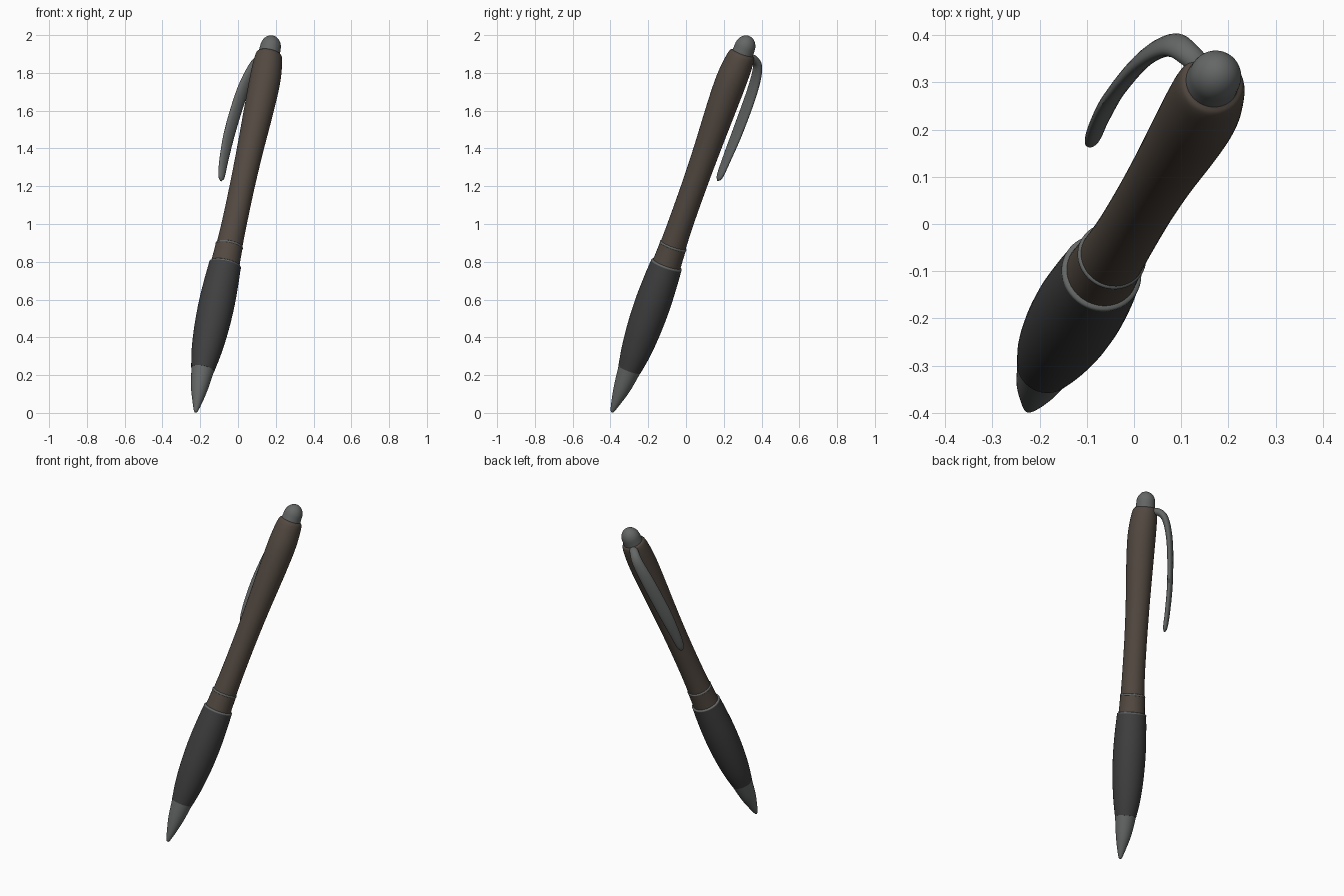
import bpy, bmesh, math
from mathutils import Vector

if "Cube" in bpy.data.objects:
    bpy.data.objects.remove(bpy.data.objects["Cube"])

# Pen axis and the clip-side direction perpendicular to it
TIP = Vector((-0.225, -0.392, 0.003))
TOP = Vector((0.184, 0.333, 1.995))
AXIS = (TOP - TIP).normalized()
LENGTH = (TOP - TIP).length
SIDE = Vector((-0.66, 0.75, 0))
SIDE = (SIDE - AXIS * SIDE.dot(AXIS)).normalized()
ACROSS = AXIS.cross(SIDE)


def material(name, rgb):
    m = bpy.data.materials.new(name)
    m.diffuse_color = (*rgb, 1)
    m.use_nodes = True
    m.node_tree.nodes["Principled BSDF"].inputs["Base Color"].default_value = m.diffuse_color
    return m


BRONZE = material("bronze", (0.085, 0.066, 0.052))
RUBBER = material("rubber", (0.05, 0.05, 0.051))
METAL = material("metal", (0.13, 0.135, 0.135))


def smooth_rows(rows, steps):
    """Catmull-Rom interpolation through rows of numbers."""
    pts = [Vector(r) for r in rows]
    pts = [pts[0] * 2 - pts[1]] + pts + [pts[-1] * 2 - pts[-2]]
    out = []
    for a, b, c, d in zip(pts, pts[1:], pts[2:], pts[3:]):
        for i in range(steps):
            t = i / steps
            out.append(0.5 * (2 * b + (c - a) * t + (2 * a - 5 * b + 4 * c - d) * t ** 2
                              + (3 * b - a - 3 * c + d) * t ** 3))
    return out + [pts[-2]]


def loft(name, sections, mat):
    """Skin a closed surface over rings of points."""
    bm = bmesh.new()
    rings = [[bm.verts.new(p) for p in s] for s in sections]
    n = len(rings[0])
    for r, s in zip(rings, rings[1:]):
        for i in range(n):
            j = (i + 1) % n
            bm.faces.new((r[i], r[j], s[j], s[i]))
    bm.faces.new(rings[0][::-1])
    bm.faces.new(rings[-1])
    bmesh.ops.recalc_face_normals(bm, faces=bm.faces)
    mesh = bpy.data.meshes.new(name)
    bm.to_mesh(mesh)
    bm.free()
    ob = bpy.data.objects.new(name, mesh)
    bpy.context.collection.objects.link(ob)
    mesh.materials.append(mat)
    bpy.ops.object.select_all(action='DESELECT')
    ob.select_set(True)
    bpy.context.view_layer.objects.active = ob
    bpy.ops.object.shade_smooth_by_angle(angle=math.radians(40))
    return ob


def ellipse(center, u, v, a, b, n):
    return [center + u * a * math.cos(2 * math.pi * i / n)
            + v * b * math.sin(2 * math.pi * i / n) for i in range(n)]


def turned(name, profile, mat, steps=6):
    """Round part from (distance, radius, sideways shift) rows."""
    rows = smooth_rows(profile, steps)
    loft(name, [ellipse(TIP + AXIS * t + SIDE * o, SIDE, ACROSS, r, r, 48)
                for t, r, o in rows], mat)


# Writing end
turned("nose_cone", [(0, 0.005, 0), (0.012, 0.012, 0), (0.06, 0.026, 0.003),
                     (0.14, 0.045, 0.009), (0.25, 0.061, 0.013)], METAL)
turned("grip", [(0.248, 0.062, 0.013), (0.35, 0.079, 0.013), (0.48, 0.091, 0.011),
                (0.62, 0.095, 0.009), (0.75, 0.091, 0.007), (0.845, 0.085, 0.006)], RUBBER)

# Collar and its two trim rings
turned("collar", [(0.84, 0.077, 0.006), (0.9, 0.074, 0.005), (0.957, 0.072, 0.004)], BRONZE)
for name, t, r, o in (("lower_ring", 0.845, 0.078, 0.006), ("upper_ring", 0.955, 0.066, 0.004)):
    turned(name, [(t - 0.008, r, o), (t - 0.005, r + 0.006, o), (t, r + 0.008, o),
                  (t + 0.005, r + 0.006, o), (t + 0.008, r, o)], METAL, 3)

# Barrel, bulging away from the clip near the top
turned("barrel", [(0.955, 0.069, 0.003), (1.1, 0.066, 0), (1.3, 0.066, -0.002),
                  (1.5, 0.070, -0.005), (1.75, 0.079, -0.010), (1.9, 0.082, -0.010),
                  (2.0, 0.077, -0.005), (2.05, 0.069, -0.002), (2.065, 0.055, 0)], BRONZE)

# Push button with rounded end
R = 0.055
dome = [(LENGTH - 0.065 + 0.065 * math.sin(a), max(R * math.cos(a), 0.001), 0)
        for a in (math.pi / 2 * i / 12 for i in range(13))]
turned("push_button", [(2.04, R + 0.003, 0)] + dome, METAL, 1)

# Clip: (x, y, z, half width, half thickness)
path = [(0.155, 0.315, 1.875, 0.024, 0.022), (0.117, 0.358, 1.872, 0.026, 0.022),
        (0.078, 0.379, 1.825, 0.031, 0.020), (0.022, 0.350, 1.70, 0.037, 0.018),
        (-0.040, 0.278, 1.50, 0.037, 0.016), (-0.073, 0.218, 1.35, 0.030, 0.015),
        (-0.087, 0.180, 1.255, 0.021, 0.013), (-0.090, 0.168, 1.228, 0.004, 0.004)]
rows = smooth_rows(path, 7)
centers = [Vector(r[:3]) for r in rows]
sections = []
for i, r in enumerate(rows):
    tangent = centers[min(i + 1, len(rows) - 1)] - centers[max(i - 1, 0)]
    out = tangent.cross(ACROSS).normalized()
    sections.append(ellipse(centers[i], ACROSS, out, r[3], r[4], 20))
loft("clip", sections, METAL)
